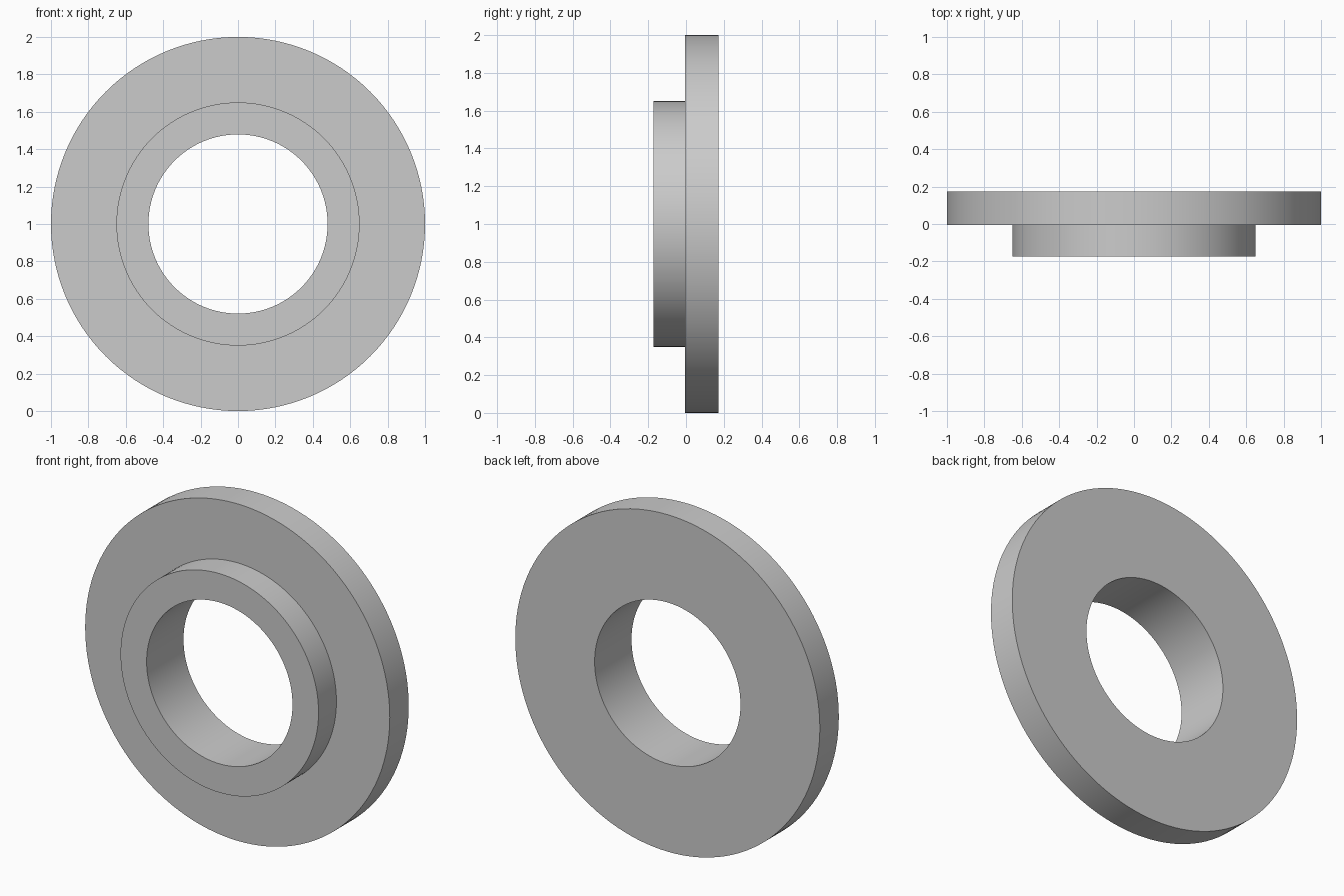
import bpy
import bmesh
from math import pi, radians
from mathutils import Matrix

OUTER, HUB, BORE = 1.0, 0.65, 0.479
FRONT, STEP, BACK = -0.173, -0.005, 0.173
SEGMENTS = 128

cube = bpy.data.objects.get("Cube")
if cube:
    bpy.data.objects.remove(cube, do_unlink=True)

# Plain grey metal
grey = bpy.data.materials.new("plain_grey")
grey.use_nodes = True
colour = (0.6, 0.6, 0.6, 1.0)
grey.diffuse_color = colour
grey.node_tree.nodes["Principled BSDF"].inputs["Base Color"].default_value = colour

# Closed stepped profile (radius, depth) spun around the y axis
profile = [(BORE, FRONT), (HUB, FRONT), (HUB, STEP),
           (OUTER, STEP), (OUTER, BACK), (BORE, BACK)]
bm = bmesh.new()
verts = [bm.verts.new((r, y, 0)) for r, y in profile]
edges = [bm.edges.new((v, verts[(i + 1) % len(verts)])) for i, v in enumerate(verts)]
bmesh.ops.spin(bm, geom=verts + edges, cent=(0, 0, 0), axis=(0, 1, 0),
               angle=2 * pi, steps=SEGMENTS, use_merge=True)
bmesh.ops.remove_doubles(bm, verts=bm.verts, dist=0.0001)
bmesh.ops.recalc_face_normals(bm, faces=bm.faces)
bmesh.ops.transform(bm, matrix=Matrix.Translation((0, 0, OUTER)), verts=bm.verts)

# Flanged ring with raised hub and through bore
mesh = bpy.data.meshes.new("flanged_ring")
bm.to_mesh(mesh)
bm.free()
mesh.materials.append(grey)
ring = bpy.data.objects.new("flanged_ring", mesh)
bpy.context.collection.objects.link(ring)
bpy.context.view_layer.objects.active = ring
ring.select_set(True)
bpy.ops.object.shade_smooth_by_angle(angle=radians(30))
